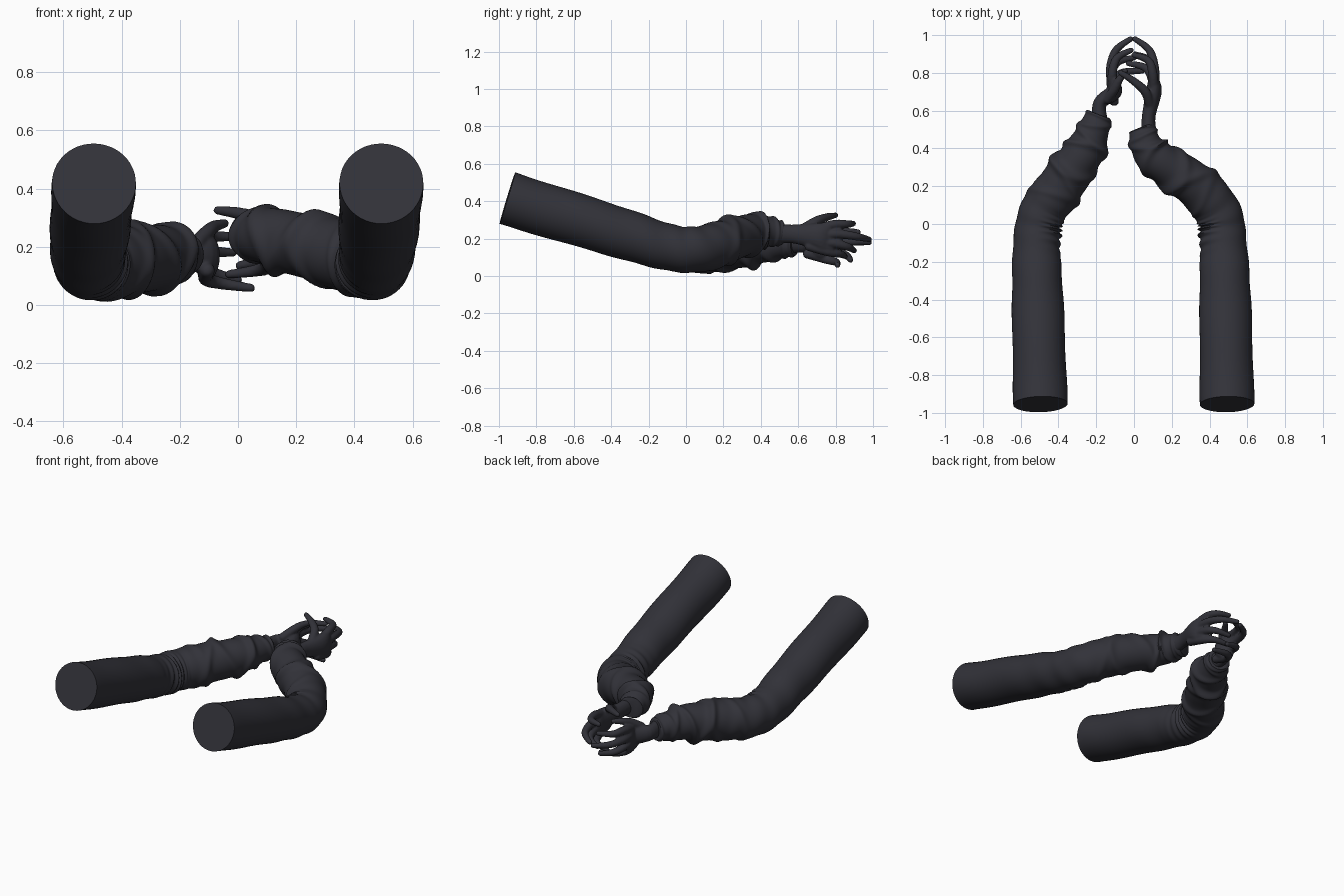
import bpy, bmesh, math
from mathutils import Vector, Matrix

cube = bpy.data.objects.get("Cube")
if cube:
    bpy.data.objects.remove(cube)

cloth = bpy.data.materials.new("charcoal")
cloth.use_nodes = True
COLOUR = (0.032, 0.032, 0.041, 1)
cloth.diffuse_color = COLOUR
cloth.node_tree.nodes["Principled BSDF"].inputs["Base Color"].default_value = COLOUR


def spline(points, steps):
    """Smooth curve through points; yields (parameter, values)."""
    pts = [points[0]] + list(points) + [points[-1]]
    out = []
    for i in range(len(points) - 1):
        a, b, c, d = pts[i:i + 4]
        for k in range(steps):
            t = k / steps
            out.append((i + t, [q + t / 2 * (r - p + t * (2 * p - 5 * q + 4 * r - s
                        + t * (3 * (q - r) + s - p))) for p, q, r, s in zip(a, b, c, d)]))
    out.append((len(points) - 1, list(points[-1])))
    return out


def tube(bm, points, steps=6, sides=20, fold=None):
    """Sweep an oval; points are x, y, z, half width, half height."""
    path = spline(points, steps)
    rings = []
    for i, (t, v) in enumerate(path):
        p = Vector(v[:3])
        ahead, behind = path[min(i + 1, len(path) - 1)][1], path[max(i - 1, 0)][1]
        along = (Vector(ahead[:3]) - Vector(behind[:3])).normalized()
        side = along.cross(Vector((0, 0, 1))).normalized()
        up = side.cross(along)
        ring = []
        for k in range(sides):
            a = math.tau * k / sides
            extra = fold(t, a) if fold else 0
            ring.append(bm.verts.new(p + side * math.cos(a) * (v[3] + extra)
                                     + up * math.sin(a) * (v[4] + extra)))
        rings.append(ring)
    for r0, r1 in zip(rings, rings[1:]):
        for k in range(sides):
            j = (k + 1) % sides
            bm.faces.new((r0[k], r0[j], r1[j], r1[k]))
    bm.faces.new(rings[0][::-1])
    bm.faces.new(rings[-1])


def finish(bm, name):
    bmesh.ops.recalc_face_normals(bm, faces=bm.faces)
    mesh = bpy.data.meshes.new(name)
    bm.to_mesh(mesh)
    bm.free()
    mesh.materials.append(cloth)
    ob = bpy.data.objects.new(name, mesh)
    bpy.context.collection.objects.link(ob)
    bpy.ops.object.select_all(action='DESELECT')
    bpy.context.view_layer.objects.active = ob
    ob.select_set(True)
    bpy.ops.object.shade_smooth_by_angle(angle=math.radians(50))
    return ob


def sleeve(name, points, inner):
    """Sleeve with pinched elbow creases, forearm folds and a bunched cuff."""
    # position, width, height and slant of each fold
    folds = [(3.6, .12, .008, .3), (4.15, .10, .012, -.25), (4.55, .10, .014, .2),
             (4.95, .09, .016, -.2), (5.3, .08, .012, .15), (5.62, .07, .010, -.1),
             (5.9, .07, .008, .06)]

    def fold(t, a):
        h = sum(amp * math.exp(-((t - c - tilt * math.sin(a + c * 2)) / w) ** 2)
                for c, w, amp, tilt in folds)
        bend = max(0, math.cos(a) * inner) * math.exp(-((t - 2.4) / .5) ** 2)
        h += .010 * bend * math.sin(t * 26)
        return h + .002 * math.sin(t * 9 + 2 * math.sin(a))

    bm = bmesh.new()
    tube(bm, [(x, y, z, r, r) for x, y, z, r in points], 26, 48, fold)
    finish(bm, name)


sleeve("right_sleeve", [
    (-.495, -.955, .415, .144), (-.51, -.40, .246, .136), (-.515, -.10, .155, .124),
    (-.485, .06, .138, .122), (-.39, .20, .15, .122), (-.255, .40, .17, .102),
    (-.185, .58, .175, .064)], 1)
sleeve("left_sleeve", [
    (.493, -.955, .415, .144), (.483, -.40, .246, .136), (.472, -.10, .155, .124),
    (.445, .06, .143, .122), (.325, .205, .18, .117), (.10, .365, .235, .096),
    (.038, .51, .23, .063)], -1)


def hand(name, s, wrist, knuckles, tips, thumb):
    """Palm, four bent fingers and a thumb, fused into one skin."""
    bm = bmesh.new()
    wx, wy, wz = wrist
    mid = sum(knuckles, Vector()) / 4
    tube(bm, [(wx, wy - .06, wz, .042, .055), (wx, wy + .04, wz, .036, .05),
              (s * .105, .70, (wz + mid.z) / 2, .042, .072),
              (mid.x, mid.y - .03, mid.z, .03, .088), (mid.x, mid.y, mid.z, .018, .07)])
    digits = []
    for k, e in zip(knuckles, tips):
        bend = k.lerp(e, .5) + Vector((s * .026, .022, 0))
        base = Vector((s * .105, k.y - .1, k.z * .6 + mid.z * .4))
        digits.append((base, k, bend, e))
    digits.append(thumb)
    for path in digits:
        radii = (.026, .025, .021, .015)
        tube(bm, [(*p, r, r) for p, r in zip(path, radii)], sides=14)
        for p, r in ((path[0], radii[0]), (path[-1], radii[-1])):
            bmesh.ops.create_uvsphere(bm, u_segments=14, v_segments=8, radius=r,
                                      matrix=Matrix.Translation(p))
    ob = finish(bm, name)
    skin = ob.modifiers.new("fuse", 'REMESH')
    skin.mode = 'VOXEL'
    skin.voxel_size = .006
    skin.use_smooth_shade = True
    soft = ob.modifiers.new("soften", 'SMOOTH')
    soft.iterations = 4


V = Vector
hand("left_hand", 1, (.078, .53, .225),
     [V((.10, .79, .275)), V((.11, .81, .225)), V((.108, .79, .175)), V((.098, .76, .13))],
     [V((.0, .895, .28)), V((.005, .98, .195)), V((.005, .90, .135)), V((-.03, .85, .105))],
     (V((.085, .63, .255)), V((.06, .70, .295)), V((.0, .755, .315)), V((-.07, .80, .325))))
hand("right_hand", -1, (-.18, .60, .175),
     [V((-.115, .79, .235)), V((-.125, .81, .185)), V((-.12, .79, .135)), V((-.11, .75, .09))],
     [V((-.015, .92, .235)), V((-.018, .98, .18)), V((.0, .88, .085)), V((.045, .81, .058))],
     (V((-.14, .66, .215)), V((-.105, .71, .25)), V((-.08, .76, .27)), V((-.045, .81, .28))))
